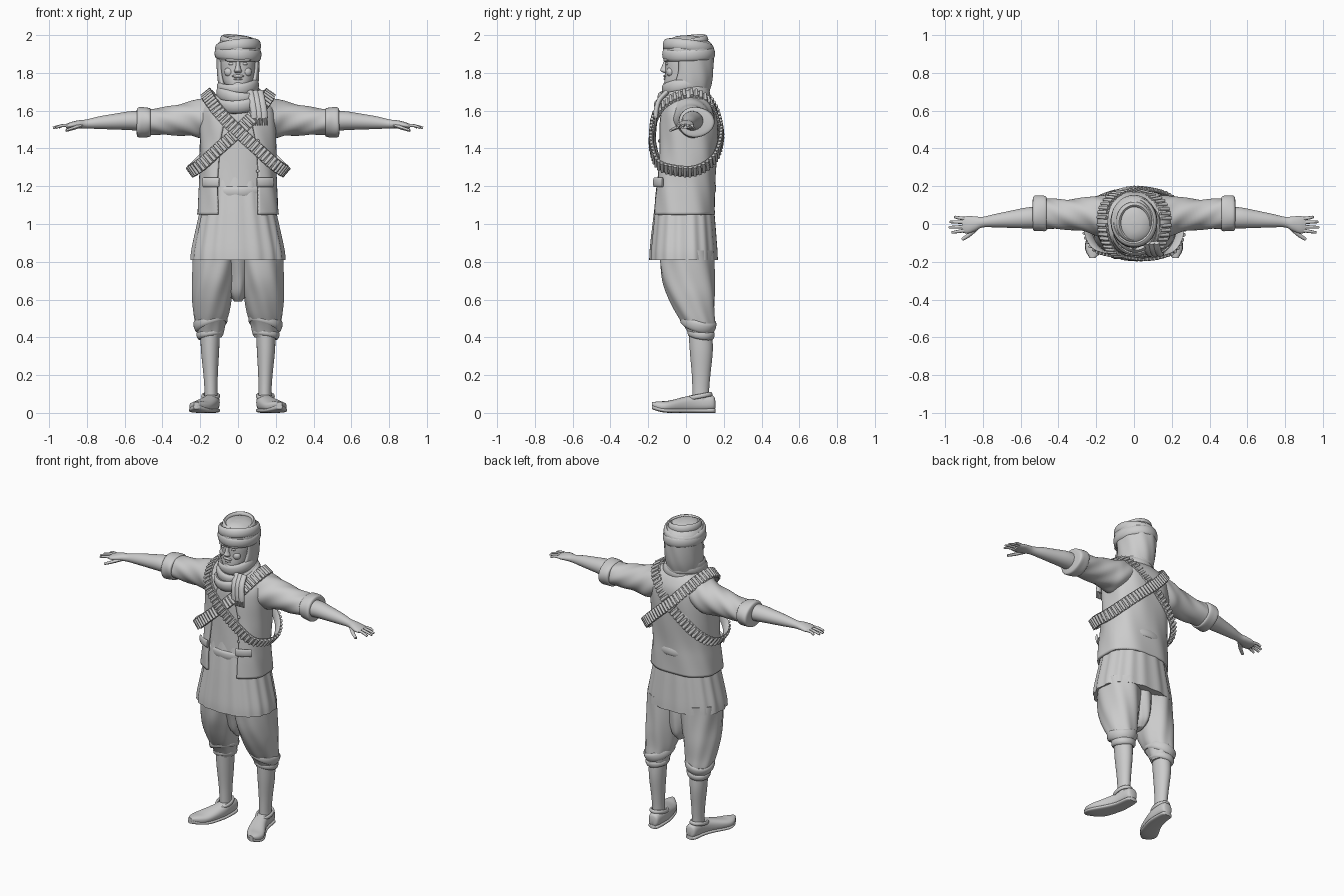
import bpy, bmesh, math
from mathutils import Vector, Matrix

cube = bpy.data.objects.get("Cube")
if cube:
    bpy.data.objects.remove(cube)

grey = bpy.data.materials.new("plain grey")
grey.use_nodes = True
grey.diffuse_color = (.6, .6, .6, 1)
grey.node_tree.nodes["Principled BSDF"].inputs["Base Color"].default_value = (.6, .6, .6, 1)
parts = []


def finish(name, bm, mirror=False, thick=0):
    bmesh.ops.recalc_face_normals(bm, faces=bm.faces[:])
    mesh = bpy.data.meshes.new(name)
    bm.to_mesh(mesh)
    bm.free()
    mesh.materials.append(grey)
    ob = bpy.data.objects.new(name, mesh)
    bpy.context.collection.objects.link(ob)
    if thick:
        ob.modifiers.new("Thickness", 'SOLIDIFY').thickness = thick
    if mirror:
        ob.modifiers.new("Mirror", 'MIRROR').use_mirror_merge = False
    parts.append(ob)
    return ob


def smooth(points, steps, closed=False):
    """Catmull-Rom interpolation of tuples of any length."""
    n, out = len(points), []
    for i in range(n if closed else n - 1):
        quad = [points[k % n] if closed else points[max(0, min(n - 1, k))]
                for k in range(i - 1, i + 3)]
        for j in range(steps):
            t = j / steps
            out.append(tuple(
                b + t * (c - a) / 2 + t * t * (2 * a - 5 * b + 4 * c - d) / 2
                + t ** 3 * (3 * b - a - 3 * c + d) / 2 for a, b, c, d in zip(*quad)))
    if not closed:
        out.append(tuple(points[-1]))
    return out


def skin(bm, rows, wrap_rows=False, wrap_cols=True, caps=True):
    rows = [[bm.verts.new(p) for p in row] for row in rows]
    n, m = len(rows), len(rows[0])
    for i in range(n if wrap_rows else n - 1):
        for j in range(m if wrap_cols else m - 1):
            a, b = rows[i], rows[(i + 1) % n]
            k = (j + 1) % m
            bm.faces.new((a[j], a[k], b[k], b[j]))
    if caps and wrap_cols and not wrap_rows:
        bm.faces.new(rows[0][::-1])
        bm.faces.new(rows[-1])


def loft(name, rings, axis='z', folds=(0, 0, 0), power=2, gap=None, n=40,
         steps=5, mirror=False, thick=0):
    """Rings are (position, centre a, centre b, radius a, radius b) along an axis."""
    rows = []
    for r in smooth(rings, steps):
        t, ca, cb, ra, rb = r[:5]
        g = r[5] if gap else 0
        row = []
        for j in range(n):
            th = g + (2 * math.pi - 2 * g) * j / (n - 1 if gap else n)
            s, c = math.sin(th), math.cos(th)
            f = 1 + folds[1] * math.sin(folds[0] * th + folds[2] * t)
            a = ca + ra * f * math.copysign(abs(s) ** (2 / power), s)
            b = cb - rb * f * math.copysign(abs(c) ** (2 / power), c)
            row.append({'x': (t, a, b), 'y': (a, t, b), 'z': (a, b, t)}[axis])
        rows.append(row)
    bm = bmesh.new()
    skin(bm, rows, wrap_cols=not gap)
    return finish(name, bm, mirror, thick)


def frames(path, centre, closed):
    """Position, outward, across and along vectors for every path point."""
    path, n, out = [Vector(p) for p in path], len(path), []
    for i, p in enumerate(path):
        q = path[(i + 1) % n] if closed else path[min(i + 1, n - 1)]
        o = path[i - 1] if closed else path[max(i - 1, 0)]
        along = (q - o).normalized()
        out_dir = p - Vector(centre)
        out_dir = (out_dir - along * out_dir.dot(along)).normalized()
        out.append((p, out_dir, along.cross(out_dir), along))
    return out


def sweep(name, path, centre, width, thick, closed=False, mirror=False, taper=0, n=12):
    bm, rows = bmesh.new(), []
    fr = frames(path, centre, closed)
    for i, (p, o, a, _) in enumerate(fr):
        k = 1 - taper * i / len(fr)
        rows.append([p + o * thick * k * math.cos(t) + a * width * k * math.sin(t)
                     for t in (2 * math.pi * j / n for j in range(n))])
    skin(bm, rows, wrap_rows=closed)
    return finish(name, bm, mirror)


def wrap(name, centre, rx, ry, width, thick, dip=0, lean=0, mirror=False):
    """Cloth roll round a body; dip lowers its front, lean lowers its left."""
    x, y, z = centre
    path = []
    for i in range(48):
        t = 2 * math.pi * i / 48
        path.append((x + rx * math.sin(t), y - ry * math.cos(t),
                     z - dip * math.cos(t) - lean * math.sin(t)))
    return sweep(name, path, centre, width, thick, True, mirror)


def ball(name, centre, size, mirror=False):
    bm = bmesh.new()
    bmesh.ops.create_uvsphere(bm, u_segments=16, v_segments=10, radius=1,
                              matrix=Matrix.Translation(centre) @ Matrix.Diagonal((*size, 1)))
    return finish(name, bm, mirror)


# Shoes, soles and bare lower legs
shoe = [(.155, .135, .045, .015, .02), (.14, .135, .052, .035, .04), (.06, .14, .052, .043, .046),
        (0, .155, .045, .05, .042), (-.09, .193, .035, .06, .03), (-.14, .21, .035, .045, .026),
        (-.18, .22, .045, .014, .012)]
loft("shoes", shoe, 'y', power=2.4, mirror=True)
loft("soles", [(y, x, .012 + max(0, -y - .12) / 3, a * 1.04, .012) for y, x, z, a, b in shoe],
     'y', power=3, mirror=True)
wrap("shoe_collars", (.145, .07, .088), .042, .062, .012, .008, .012, mirror=True)
loft("lower_legs", [(.05, .143, .08, .036, .046), (.11, .143, .078, .034, .044),
                    (.2, .145, .08, .038, .049), (.33, .148, .081, .048, .061),
                    (.44, .147, .075, .052, .062)], mirror=True)

# Baggy trousers gathered below the knee
loft("trouser_legs", [(.4, .148, .082, .06, .062), (.43, .148, .078, .072, .07),
                      (.47, .148, .07, .08, .085), (.53, .142, .05, .094, .102),
                      (.62, .136, .028, .106, .125), (.72, .126, .01, .114, .14),
                      (.86, .115, 0, .125, .145)],
     folds=(7, .028, 14), mirror=True, n=56)
loft("trouser_crotch", [(.59, 0, .03, .02, .05), (.64, 0, .03, .05, .09),
                        (.74, 0, .02, .08, .11), (.86, 0, 0, .1, .13)], folds=(6, .04, 10))
wrap("trouser_cuffs", (.148, .08, .42), .06, .06, .022, .012, -.01, .01, True)
wrap("knee_folds", (.146, .065, .48), .076, .082, .03, .012, -.025, .025, True)

# Long shirt with pleated skirt, and waist sash
loft("shirt_skirt", [(.81, 0, -.012, .25, .18), (.87, 0, -.012, .243, .177),
                     (1, 0, -.01, .215, .165), (1.1, 0, -.008, .195, .155),
                     (1.25, 0, 0, .18, .142)], folds=(17, .016, 2), power=2.3, n=120)
loft("shirt_body", [(1.15, 0, 0, .185, .15), (1.3, 0, .005, .185, .148), (1.5, 0, .01, .185, .145),
                    (1.6, 0, .015, .18, .14), (1.68, 0, .015, .09, .09)], folds=(9, .01, 20), power=2.3)
wrap("waist_sash", (0, 0, 1.18), .18, .148, .03, .012, .012)

# Open vest with flared hem and pocket flaps
loft("vest", [(1.05, 0, -.012, .218, .166, .42), (1.15, 0, -.01, .21, .164, .45),
              (1.25, 0, -.005, .203, .16, .48), (1.4, 0, .008, .203, .158, .42),
              (1.52, 0, .014, .205, .158, .3), (1.6, 0, .018, .2, .148, .22),
              (1.655, 0, .02, .165, .12, .2), (1.69, 0, .02, .1, .09, .2)],
     folds=(8, .012, 16), power=2.5, gap=True, n=80, thick=.014)
flap = [(x, -.012 - .166 * (1 - (x / .222) ** 2.5) ** .4, 1.22) for x in (.1, .13, .16, .185)]
sweep("pocket_flaps", smooth(flap, 4), (0, 0, 1.22), .025, .007, mirror=True)
for z in (1.28, 1.36, 1.44):
    ball("vest_button", (.105, -.142, z), (.009, .006, .009))

# Sleeves, rolled cuffs, forearms and hands
loft("sleeves", [(.06, .03, 1.585, .1, .1), (.14, .035, 1.575, .112, .105), (.2, .045, 1.56, .105, .103),
                 (.26, .05, 1.557, .09, .09), (.35, .05, 1.548, .08, .078),
                 (.43, .053, 1.543, .08, .07), (.49, .055, 1.54, .082, .07)],
     'x', folds=(5, .03, 45), n=48, mirror=True)
loft("rolled_cuffs", [(.462, .055, 1.54, .075, .065), (.468, .055, 1.54, .092, .076),
                      (.5, .055, 1.54, .094, .08), (.53, .053, 1.538, .092, .078),
                      (.537, .053, 1.538, .07, .06)], 'x', folds=(3, .03, 30), mirror=True)
loft("forearms", [(.5, .035, 1.545, .058, .052), (.57, .032, 1.547, .055, .05),
                  (.64, .026, 1.543, .047, .043), (.73, .018, 1.537, .036, .034),
                  (.8, .01, 1.53, .028, .024), (.84, .002, 1.528, .038, .022),
                  (.88, -.004, 1.523, .046, .018), (.91, -.005, 1.518, .04, .012)],
     'x', n=28, mirror=True)
for finger, y, reach in (("index", -.036, .965), ("middle", -.014, .98),
                         ("ring", .009, .975), ("little", .03, .95)):
    path = smooth([(.885, y * .9, 1.522), (.93, y * 1.1, 1.521), (reach, y * 1.25, 1.51)], 4)
    sweep(finger + "_fingers", path, (.9, y, 1), .0105, .0095, mirror=True, taper=.4, n=8)
sweep("thumbs", smooth([(.83, -.015, 1.522), (.87, -.055, 1.508), (.91, -.082, 1.495)], 4),
      (.87, -.03, 1), .014, .012, mirror=True, taper=.45, n=8)

# Head and face
loft("head", [(1.6, 0, .02, .06, .06), (1.69, 0, .0, .06, .075), (1.715, 0, -.03, .055, .08),
              (1.75, 0, -.015, .078, .1), (1.8, 0, 0, .09, .11), (1.87, 0, .01, .096, .118),
              (1.95, 0, .015, .08, .1)], power=2.2)
loft("nose", [(1.8, 0, -.1, .017, .018), (1.812, 0, -.11, .02, .026), (1.83, 0, -.108, .013, .022),
              (1.87, 0, -.1, .009, .014)], n=16)
ball("brow", (0, -.098, 1.868), (.07, .022, .012))
ball("eyes", (.034, -.098, 1.848), (.016, .01, .008), True)
ball("cheeks", (.045, -.082, 1.805), (.028, .022, .026), True)
ball("upper_lip", (0, -.108, 1.783), (.032, .012, .008))
ball("lower_lip", (0, -.107, 1.767), (.025, .012, .007))
ball("chin", (0, -.1, 1.735), (.03, .022, .02))

# Turban with a cloth hood down the back of the head
loft("turban", [(1.86, 0, .015, .105, .12), (1.9, 0, .014, .118, .132), (1.94, 0, .013, .116, .13),
                (1.975, 0, .01, .088, .1), (1.993, 0, .006, .05, .06), (1.999, 0, .005, .01, .012)],
     folds=(6, .012, 30))
wrap("turban_lower_roll", (0, .014, 1.9), .11, .126, .032, .014, .004, .008)
wrap("turban_upper_roll", (0, .012, 1.935), .106, .119, .03, .016, -.015, -.012)
wrap("turban_top_roll", (0, .01, 1.965), .082, .094, .025, .014, .012, .01)
loft("hood", [(1.68, 0, .01, .098, .106, .7), (1.75, 0, .015, .108, .122, .95),
              (1.82, 0, .018, .112, .128, 1.1), (1.9, 0, .018, .114, .13, 1.1)],
     folds=(9, .015, 25), gap=True, thick=.016)

# Scarf rolls round the neck with a fringed tail
wrap("scarf_chin_roll", (0, -.005, 1.73), .095, .105, .034, .016, .022, -.01)
wrap("scarf_middle_roll", (.005, -.012, 1.69), .1, .118, .036, .02, .028, .012)
wrap("scarf_lower_roll", (.01, -.02, 1.655), .115, .128, .036, .02, .035, -.012)
for i, x in enumerate((.075, .1, .125)):
    sweep("scarf_tail", smooth([(x - .01, -.1, 1.7), (x, -.142, 1.655), (x + .01, -.158, 1.6),
                                (x + .013, -.16, 1.56)], 5), (x, .1, 1.6), .02, .013)
for i in range(7):
    x = .076 + i * .0125
    sweep("scarf_fringe", [(x, -.16, 1.57), (x + .002, -.162, 1.545), (x + .003, -.16, 1.522)],
          (x, .1, 1.55), .006, .006, n=6, taper=.3)

# Crossed cartridge belts
loop = [(-.165, .02, 1.69), (-.14, -.1, 1.645), (-.085, -.16, 1.575), (0, -.178, 1.49),
        (.1, -.175, 1.4), (.195, -.14, 1.315), (.242, -.05, 1.285), (.238, .05, 1.285),
        (.19, .135, 1.335), (.1, .175, 1.42), (-.02, .178, 1.53), (-.13, .125, 1.65)]
centre = (0, .01, 1.47)
for name, side, depth in (("upper", 1, 1), ("lower", -1, .93)):
    pts = [(x * side, y * depth, z) for x, y, z in loop]
    path = smooth(pts, 8, True)
    sweep(name + "_belt", path, centre, .035, .008, True, n=8)
    bm, travelled, last = bmesh.new(), 0, None
    for p, out, across, along in frames(smooth(pts, 40, True), centre, True):
        travelled += (p - last).length if last else 0
        last = p
        if travelled >= .024:
            travelled = 0
            turn = Matrix((along, out, across)).transposed().to_4x4()
            bmesh.ops.create_cone(bm, cap_ends=True, segments=8, radius1=.0105, radius2=.008,
                                  depth=.062, matrix=Matrix.Translation(p + out * .008) @ turn)
    finish(name + "_belt_cartridges", bm)

# Soft shading that keeps sharp edges
bpy.ops.object.select_all(action='DESELECT')
for ob in parts:
    ob.select_set(True)
bpy.context.view_layer.objects.active = parts[0]
bpy.ops.object.shade_smooth_by_angle(angle=math.radians(50))
